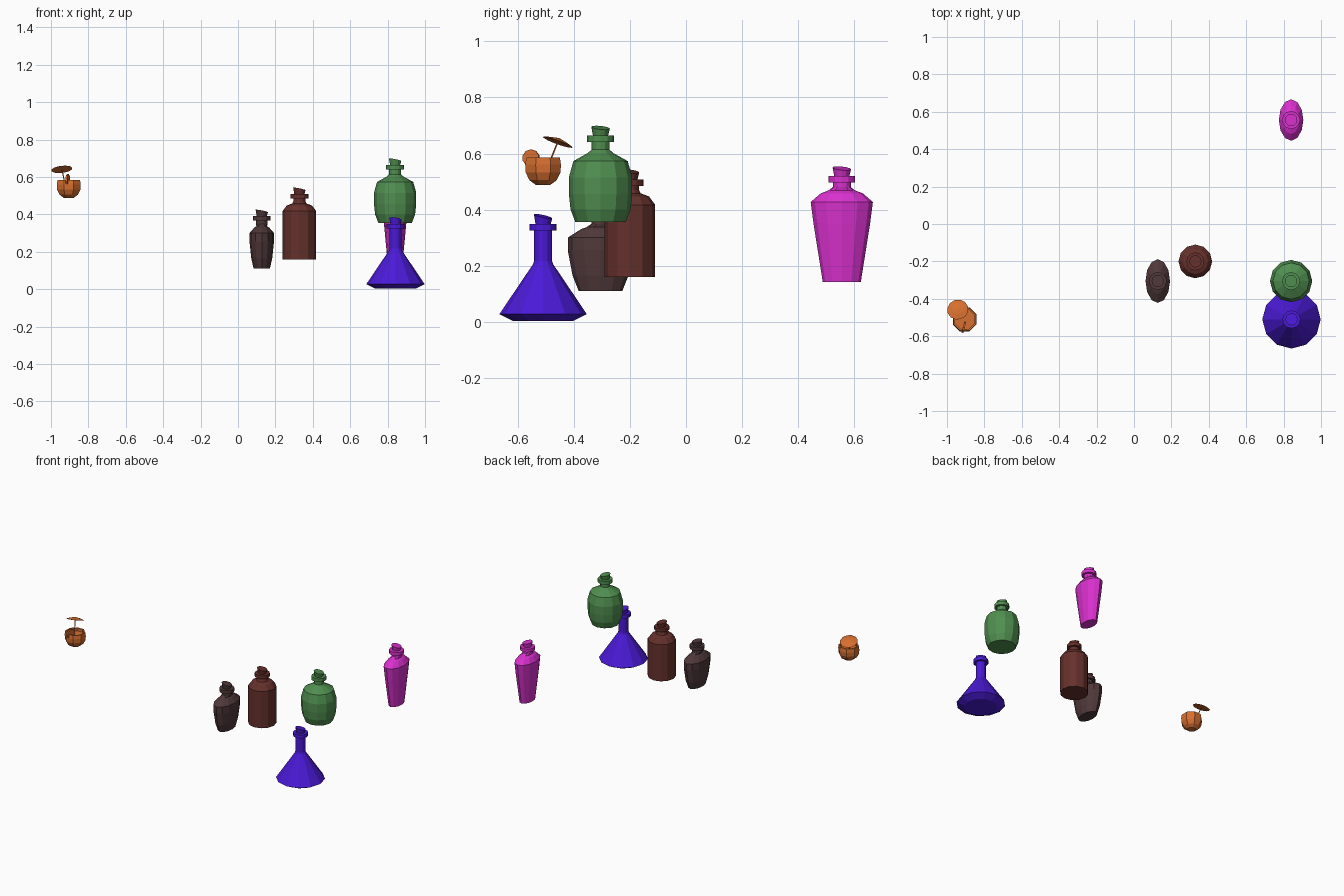
import bpy, bmesh, math
from mathutils import Vector, Matrix

if "Cube" in bpy.data.objects:
    bpy.data.objects.remove(bpy.data.objects["Cube"])


def material(name, rgb):
    m = bpy.data.materials.new(name)
    m.diffuse_color = (*rgb, 1)
    m.use_nodes = True
    m.node_tree.nodes["Principled BSDF"].inputs["Base Color"].default_value = m.diffuse_color
    return m


def lathe(name, profile, loc, mat, sides=12, spin=0, neck_from=None, squash=1.0, tilt=None):
    """Spin (radius, z) pairs; rings below neck_from are squashed along x; tilt slants the last ring."""
    bm = bmesh.new()
    rings = []
    for i, (r, z) in enumerate(profile):
        sx = squash if neck_from is None or i < neck_from else 1
        ring = []
        for k in range(sides):
            a = math.tau * k / sides + spin
            x, y = r * math.cos(a) * sx, r * math.sin(a)
            dz = -(tilt[0] * x + tilt[1] * y) if tilt and i == len(profile) - 1 else 0
            ring.append(bm.verts.new((x, y, z + dz)))
        rings.append(ring)
    for lo, hi in zip(rings, rings[1:]):
        for k in range(sides):
            n = (k + 1) % sides
            bm.faces.new((lo[k], lo[n], hi[n], hi[k]))
    bm.faces.new(rings[0][::-1])
    bm.faces.new(rings[-1])
    me = bpy.data.meshes.new(name)
    bm.to_mesh(me)
    bm.free()
    ob = bpy.data.objects.new(name, me)
    ob.location = loc
    me.materials.append(mat)
    bpy.context.collection.objects.link(ob)
    return ob


def bottle(name, rgb, x, y, body, top, squash=1.0, tilt=(0.2, 0.1)):
    """Body profile, then round neck, lip ring and slanted stopper ending at height top."""
    mat = material(name, rgb)
    lip_top, lip_low = top - 0.034, top - 0.057
    neck = [(0.032, body[-1][1] + 0.012), (0.032, lip_low)]
    lathe(name + "_body", body + neck, (x, y, 0), mat, neck_from=len(body), squash=squash)
    lathe(name + "_lip", [(0.048, lip_low), (0.048, lip_top)], (x, y, 0), mat)
    lathe(name + "_stopper", [(0.027, lip_top), (0.033, top - 0.006)], (x, y, 0), mat, tilt=tilt)


# Bottles
bottle("flask", (0.07, 0.01, 0.68), 0.842, -0.51,
       [(0.108, 0.003), (0.156, 0.027), (0.036, 0.205)], 0.382, tilt=(0.15, 0.22))
bottle("round_bottle", (0.08, 0.27, 0.08), 0.84, -0.305,
       [(0.09, 0.355), (0.107, 0.40), (0.113, 0.455), (0.113, 0.515), (0.097, 0.573), (0.045, 0.602)], 0.698)
bottle("straight_bottle", (0.13, 0.03, 0.025), 0.328, -0.20,
       [(0.09, 0.16), (0.09, 0.417), (0.068, 0.447), (0.038, 0.458)], 0.542)
bottle("dark_flat_bottle", (0.08, 0.04, 0.042), 0.127, -0.305,
       [(0.078, 0.11), (0.1, 0.165), (0.117, 0.255), (0.117, 0.30), (0.07, 0.33), (0.05, 0.337)], 0.424, squash=0.56)
bottle("tapered_flat_bottle", (0.7, 0.03, 0.62), 0.84, 0.556,
       [(0.068, 0.142), (0.101, 0.35), (0.111, 0.427), (0.075, 0.458), (0.048, 0.468)], 0.553, squash=0.59)

# Round cup, open at the top with a sunken drink surface
orange = material("orange", (0.68, 0.16, 0.03))
CUP = (-0.905, -0.51, 0)
lathe("cup", [(0.028, 0.488), (0.053, 0.505), (0.067, 0.532), (0.069, 0.56), (0.065, 0.585),
              (0.056, 0.585), (0.056, 0.565)], CUP, orange, sides=8, spin=math.pi / 8)

# Fruit slice on the rim
fruit = lathe("fruit_slice", [(0.031, -0.005), (0.031, 0.005)], (-0.91, -0.553, 0.584), orange, sides=10)
fruit.rotation_euler = (0, math.radians(90), math.radians(-15))

# Drink umbrella: thin tilted canopy on a slim stick
base, tip = Vector((-0.925, -0.49, 0.56)), Vector((-0.943, -0.455, 0.648))
normal = Vector((-0.12, 0.36, 1)).normalized()
stick_dir = tip - base
stick = lathe("umbrella_stick", [(0.003, 0), (0.003, stick_dir.length)], base, orange, sides=5)
stick.rotation_euler = stick_dir.to_track_quat('Z', 'Y').to_euler()
canopy = lathe("umbrella_canopy", [(0.05, -0.008), (0.057, -0.006), (0.03, 0.003), (0.002, 0.009)],
               tip - normal * 0.002, orange, sides=12)
canopy.rotation_euler = normal.to_track_quat('Z', 'Y').to_euler()
